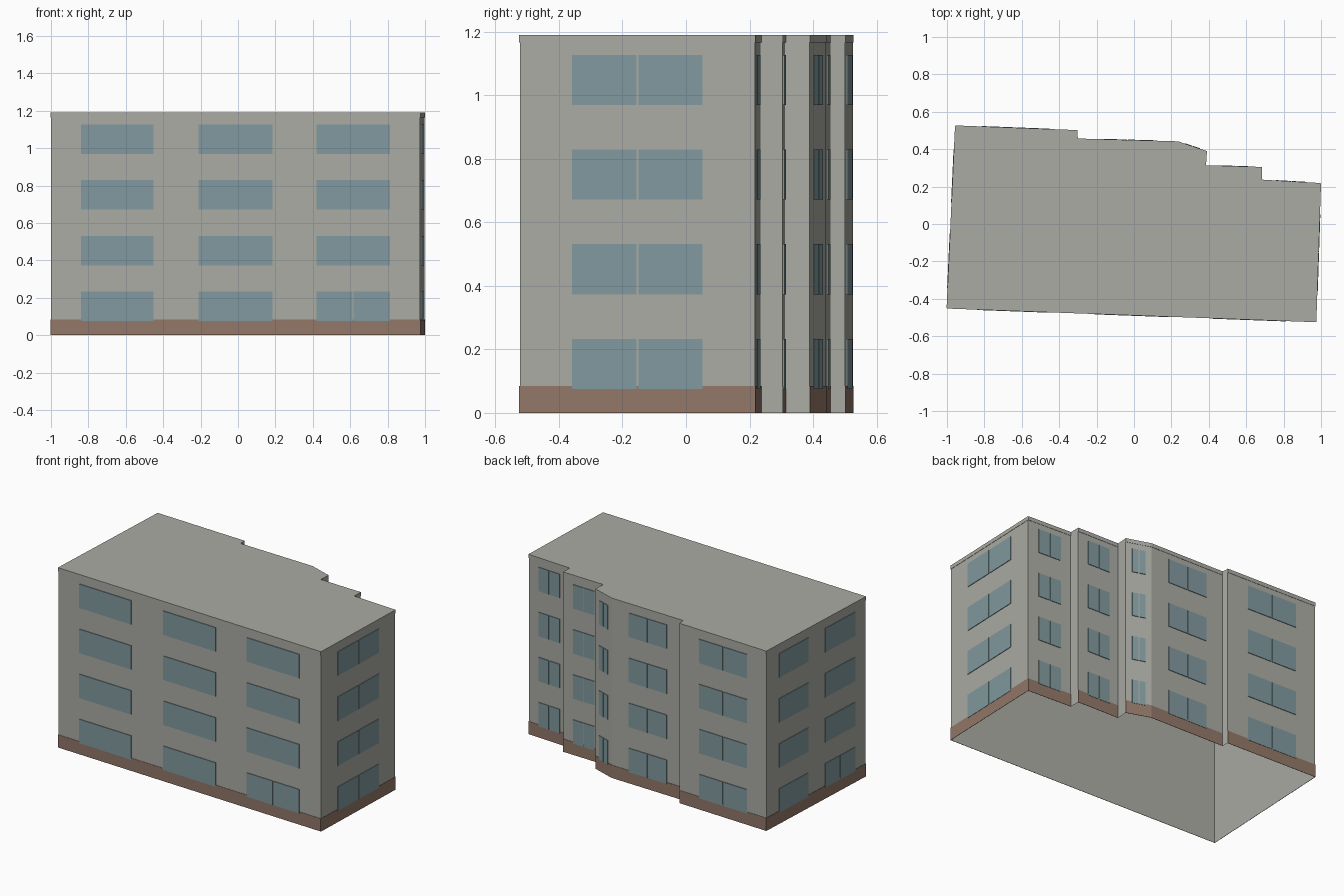
import bpy
import bmesh
from mathutils import Vector

cube = bpy.data.objects.get("Cube")
if cube:
    bpy.data.objects.remove(cube, do_unlink=True)

HEIGHT = 1.19
UP = Vector((0, 0, 1))


def make_material(name, colour):
    mat = bpy.data.materials.new(name)
    mat.use_nodes = True
    mat.diffuse_color = (*colour, 1)
    mat.node_tree.nodes["Principled BSDF"].inputs["Base Color"].default_value = (*colour, 1)
    return mat


concrete = make_material("warm grey concrete", (0.41, 0.41, 0.375))
brick = make_material("brown plinth", (0.29, 0.187, 0.14))
glass = make_material("blue grey glass", (0.22, 0.32, 0.345))


def finish(name, bm, mat):
    mesh = bpy.data.meshes.new(name)
    bm.to_mesh(mesh)
    bm.free()
    mesh.materials.append(mat)
    obj = bpy.data.objects.new(name, mesh)
    bpy.context.collection.objects.link(obj)


def add_plate(bm, wall, f0, f1, z0, z1, depth):
    """Thin plate on a wall, between two fractions of its length."""
    a, b = wall
    out = (b - a).cross(UP).normalized() * depth
    p, q = a.lerp(b, f0), a.lerp(b, f1)
    corners = [p + UP * z0, q + UP * z0, q + UP * z1, p + UP * z1]
    back = [bm.verts.new(c) for c in corners]
    front = [bm.verts.new(c + out) for c in corners]
    bm.faces.new(front)
    for i in range(4):
        j = (i + 1) % 4
        bm.faces.new((back[i], back[j], front[j], front[i]))


# Footprint, counter-clockwise from the front right corner
outline = [(-1, -0.45), (0.973, -0.523), (0.998, 0.217), (0.685, 0.235),
           (0.685, 0.303), (0.385, 0.312), (0.39, 0.388), (0.235, 0.44),
           (-0.3, 0.455), (-0.303, 0.5), (-0.955, 0.525)]
points = [Vector((x, y, 0)) for x, y in outline]
names = ["front", "left", "back_a", "step_a", "back_b", "step_b",
         "back_slant", "back_c", "step_c", "back_d", "right"]
walls = {n: (points[i], points[(i + 1) % len(points)]) for i, n in enumerate(names)}
main_walls = {n: w for n, w in walls.items() if not n.startswith("step")}

# Wall shell with a flat roof, open underneath
bm = bmesh.new()
low = [bm.verts.new(p) for p in points]
high = [bm.verts.new(p + UP * HEIGHT) for p in points]
for i in range(len(points)):
    j = (i + 1) % len(points)
    bm.faces.new((low[i], low[j], high[j], high[i]))
bm.faces.new(high)
finish("walls_and_roof", bm, concrete)

# Plinth and roof edge bands, on all but the short step walls
for name, z0, z1, mat in (("plinth", 0, 0.085, brick),
                          ("roof_edge", HEIGHT - 0.025, HEIGHT, concrete)):
    bm = bmesh.new()
    for wall in main_walls.values():
        add_plate(bm, wall, 0, 1, z0, z1, 0.002)
    finish(name, bm, mat)

# Windows: start and end along the wall, and the floors with a split pane
ALL = range(4)
layout = {
    "front": [(0.081, 0.278, ()), (0.4, 0.6, ()), (0.719, 0.919, (0,))],
    "left": [(0.223, 0.777, ALL)],
    "back_a": [(0.24, 0.76, ALL)],
    "back_b": [(0.25, 0.78, ALL)],
    "back_slant": [(0.25, 0.77, ALL)],
    "back_c": [(0.24, 0.77, ALL)],
    "back_d": [(0.23, 0.78, ALL)],
    "right": [(0.13, 0.42, ()), (0.59, 0.89, (0,))],
}
for name, bays in layout.items():
    wall = main_walls[name]
    gap = 0.003 / (wall[1] - wall[0]).length
    bm = bmesh.new()
    for start, end, split_floors in bays:
        middle = (start + end) / 2
        for floor in ALL:
            z = 0.075 + floor * 0.298
            if floor in split_floors:
                panes = [(start, middle - gap), (middle + gap, end)]
            else:
                panes = [(start, end)]
            for f0, f1 in panes:
                add_plate(bm, wall, f0, f1, z, z + 0.158, 0.004)
    finish(name + "_windows", bm, glass)
